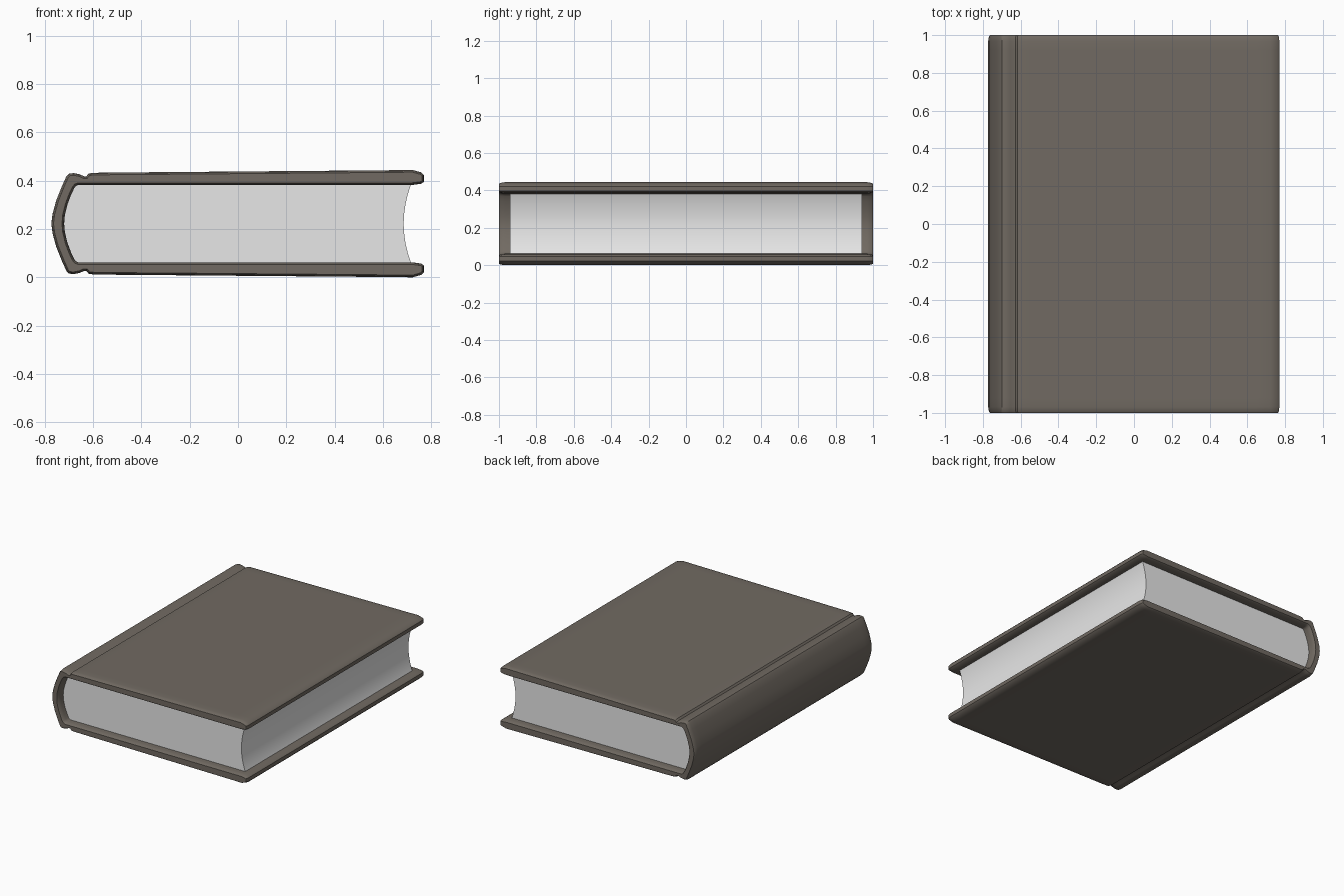
import bpy, bmesh
from mathutils import Vector

cube = bpy.data.objects.get("Cube")
if cube:
    bpy.data.objects.remove(cube, do_unlink=True)

MID = 0.222  # height of the symmetry plane


def material(name, color):
    m = bpy.data.materials.new(name)
    m.use_nodes = True
    m.diffuse_color = (*color, 1)
    bsdf = m.node_tree.nodes["Principled BSDF"]
    bsdf.inputs["Base Color"].default_value = (*color, 1)
    bsdf.inputs["Roughness"].default_value = 0.8
    return m


def mirrored(half):
    """Path from the lower end through the middle (z = 0) to the upper end."""
    return [(x, -z) for x, z in reversed(half[1:])] + half


def inset(profile, amount):
    """Move a clockwise profile inwards along its corner normals."""
    pts = [Vector(p) for p in profile]
    out = []
    for i, p in enumerate(pts):
        d = (pts[(i + 1) % len(pts)] - pts[i - 1]).normalized()
        out.append(p + Vector((d.y, -d.x)) * amount)
    return out


def loft(name, side_a, side_b, stations, mat):
    """Sweep the section between two equally long paths along y.

    Each station is (y, inset); the ends are closed by strips of quads."""
    bm = bmesh.new()
    n = len(side_a)
    profile = side_a + side_b[::-1]
    rings = [[bm.verts.new((x, y, z + MID)) for x, z in inset(profile, a)]
             for y, a in stations]
    for r, s in zip(rings, rings[1:]):
        for i in range(2 * n):
            j = (i + 1) % (2 * n)
            bm.faces.new((r[i], r[j], s[j], s[i]))
    for ring in (rings[0], rings[-1]):
        for i in range(n - 1):
            bm.faces.new((ring[i], ring[i + 1], ring[-2 - i], ring[-1 - i]))
    bmesh.ops.recalc_face_normals(bm, faces=bm.faces)
    mesh = bpy.data.meshes.new(name)
    bm.to_mesh(mesh)
    bm.free()
    mesh.materials.append(mat)
    ob = bpy.data.objects.new(name, mesh)
    bpy.context.collection.objects.link(ob)
    bpy.ops.object.select_all(action='DESELECT')
    ob.select_set(True)
    bpy.context.view_layer.objects.active = ob
    bpy.ops.object.shade_smooth_by_angle(angle=0.6)


leather = material("cover_brown_grey", (0.165, 0.144, 0.122))
paper = material("page_white", (0.8, 0.8, 0.8))

# Cover: rounded spine, hinge groove and boards; outer and inner points pair up
outer = [(-0.772, 0), (-0.767, 0.04), (-0.752, 0.095), (-0.728, 0.155),
         (-0.71, 0.195), (-0.7, 0.206), (-0.68, 0.209), (-0.655, 0.204),
         (-0.637, 0.196), (-0.628, 0.195), (-0.618, 0.207), (-0.6, 0.21),
         (-0.55, 0.211), (0.65, 0.221), (0.722, 0.222), (0.758, 0.212), (0.77, 0.2)]
inner = [(-0.719, 0), (-0.716, 0.035), (-0.705, 0.08), (-0.69, 0.12),
         (-0.677, 0.147), (-0.67, 0.156), (-0.66, 0.16), (-0.65, 0.16),
         (-0.637, 0.16), (-0.628, 0.16), (-0.618, 0.16), (-0.6, 0.16),
         (-0.55, 0.16), (0.65, 0.16), (0.722, 0.16), (0.758, 0.165), (0.77, 0.174)]
ends = [(-1, 0.009), (-0.993, 0.004), (-0.968, 0), (-0.92, 0)]
loft("cover", mirrored(outer), mirrored(inner),
     ends + [(-y, a) for y, a in reversed(ends)], leather)

# Page block: rounded at the spine, hollow at the fore edge
back = inner[:7]
fore = [(0.685 + 0.03 * (z / 0.16) ** 2, z) for x, z in back]
loft("pages", mirrored(back), mirrored(fore), [(-0.94, 0), (0.94, 0)], paper)
